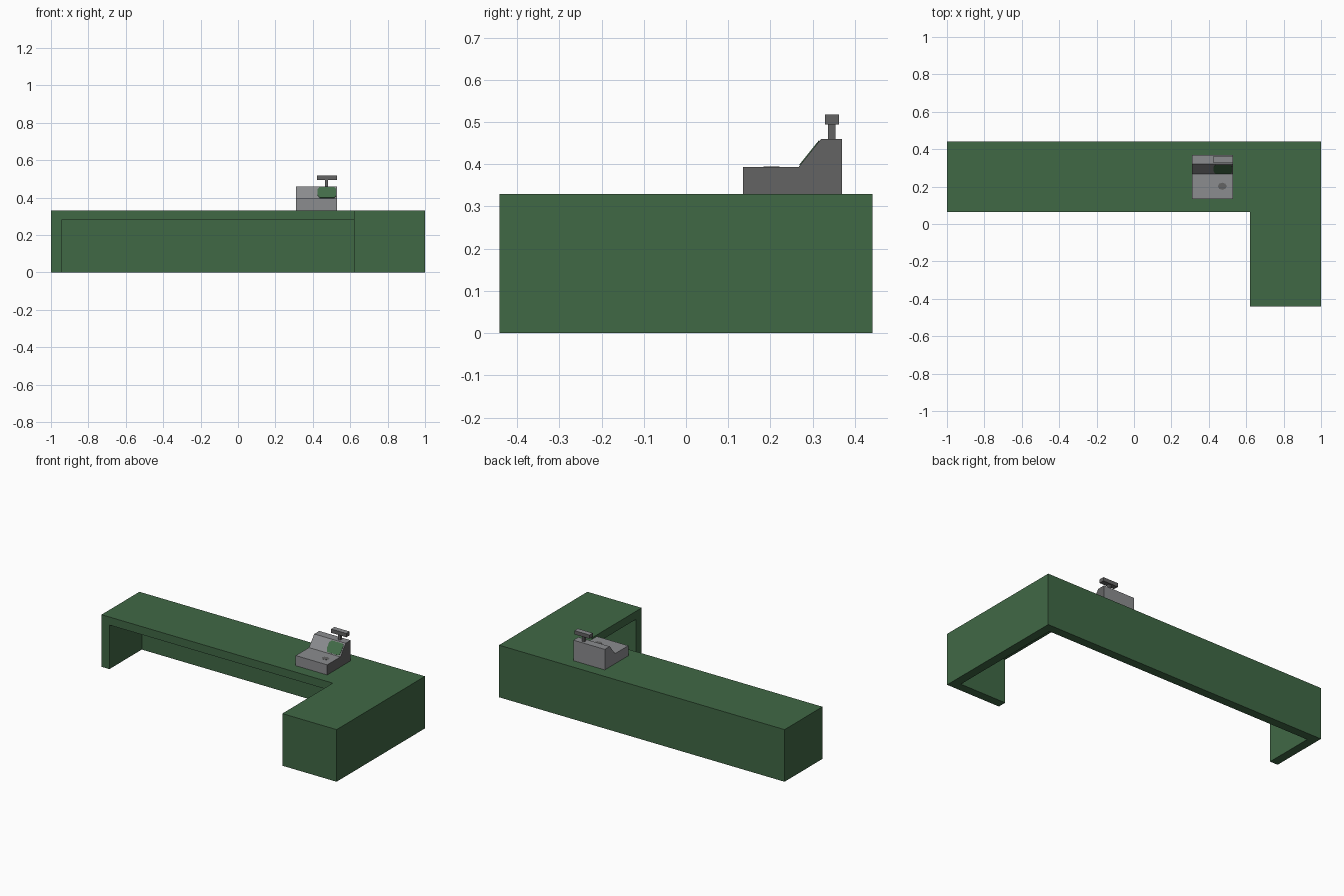
import bpy, bmesh, math
from mathutils import Vector

if "Cube" in bpy.data.objects:
    bpy.data.objects.remove(bpy.data.objects["Cube"])


def material(name, rgb):
    m = bpy.data.materials.new(name)
    m.diffuse_color = (*rgb, 1.0)
    m.use_nodes = True
    m.node_tree.nodes["Principled BSDF"].inputs["Base Color"].default_value = m.diffuse_color
    return m


GREEN = material("counter green", (0.051, 0.138, 0.060))
GREY = material("register grey", (0.26, 0.265, 0.275))
DARK = material("dark grey", (0.127, 0.127, 0.127))
SCREEN = material("screen green", (0.055, 0.15, 0.065))


def prism(name, points, offset, *mats):
    """Extrude a closed 3D outline along an offset vector."""
    bm = bmesh.new()
    face = bm.faces.new([bm.verts.new(p) for p in points])
    ext = bmesh.ops.extrude_face_region(bm, geom=[face])
    moved = [v for v in ext["geom"] if isinstance(v, bmesh.types.BMVert)]
    bmesh.ops.translate(bm, vec=Vector(offset), verts=moved)
    bmesh.ops.recalc_face_normals(bm, faces=bm.faces[:])
    me = bpy.data.meshes.new(name)
    bm.to_mesh(me)
    bm.free()
    for m in mats:
        me.materials.append(m)
    ob = bpy.data.objects.new(name, me)
    bpy.context.collection.objects.link(ob)
    return ob


def box(name, x, y, z, mat):
    pts = [(x[0], y[0], z[0]), (x[1], y[0], z[0]), (x[1], y[1], z[0]), (x[0], y[1], z[0])]
    return prism(name, pts, (0, 0, z[1] - z[0]), mat)


# L-shaped counter, hollowed from below and open on the inner side
H = 0.33
outline = [(-1, 0.063), (0.62, 0.063), (0.62, -0.442), (1, -0.442), (1, 0.442), (-1, 0.442)]
counter = prism("counter", [(x, y, 0) for x, y in outline], (0, 0, H), GREEN)
cutter = box("hollow_cutter", (-0.945, 0.945), (-0.387, 0.387), (-0.1, 0.279), GREEN)
cutter.hide_render = True
cut = counter.modifiers.new("hollow", 'BOOLEAN')
cut.operation = 'DIFFERENCE'
cut.solver = 'EXACT'
cut.object = cutter
bpy.context.view_layer.objects.active = counter
bpy.ops.object.modifier_apply(modifier=cut.name)
bpy.data.objects.remove(cutter)

# Register body from its side profile; the right side is darker
profile = [(0.135, H), (0.135, 0.394), (0.267, 0.394), (0.32, 0.46), (0.37, 0.46), (0.37, H)]
body = prism("register_body", [(0.31, y, z) for y, z in profile], (0.22, 0, 0), GREY, DARK)
for p in body.data.polygons:
    p.material_index = 1 if p.normal.x > 0.9 else 0

# Screen plate lying on the sloped face
low, high = Vector((0, 0.267, 0.394)), Vector((0, 0.32, 0.46))
up = high - low
normal = Vector((0, -up.z, up.y)).normalized()
shape = [(0.435, 0.06), (0.515, 0.06), (0.523, 0.2), (0.523, 0.8), (0.515, 0.92),
         (0.435, 0.92), (0.425, 0.75), (0.425, 0.3)]
prism("screen", [Vector((x, 0, 0)) + low + up * t for x, t in shape], normal * 0.002, SCREEN)

# Small key pad on the flat front deck
pad = [(0.472 + 0.024 * math.cos(a * math.pi / 4), 0.202 + 0.019 * math.sin(a * math.pi / 4), 0.394)
       for a in range(8)]
prism("key_pad", pad, (0, 0, 0.001), DARK)

# Customer display on its post
box("display_post", (0.465, 0.481), (0.336, 0.354), (0.46, 0.496), DARK)
box("customer_display", (0.422, 0.528), (0.329, 0.362), (0.494, 0.518), DARK)
for p in bpy.data.objects["customer_display"].data.polygons:
    if p.normal.z > 0.9:
        bpy.data.objects["customer_display"].data.materials.append(GREY)
        p.material_index = 1
